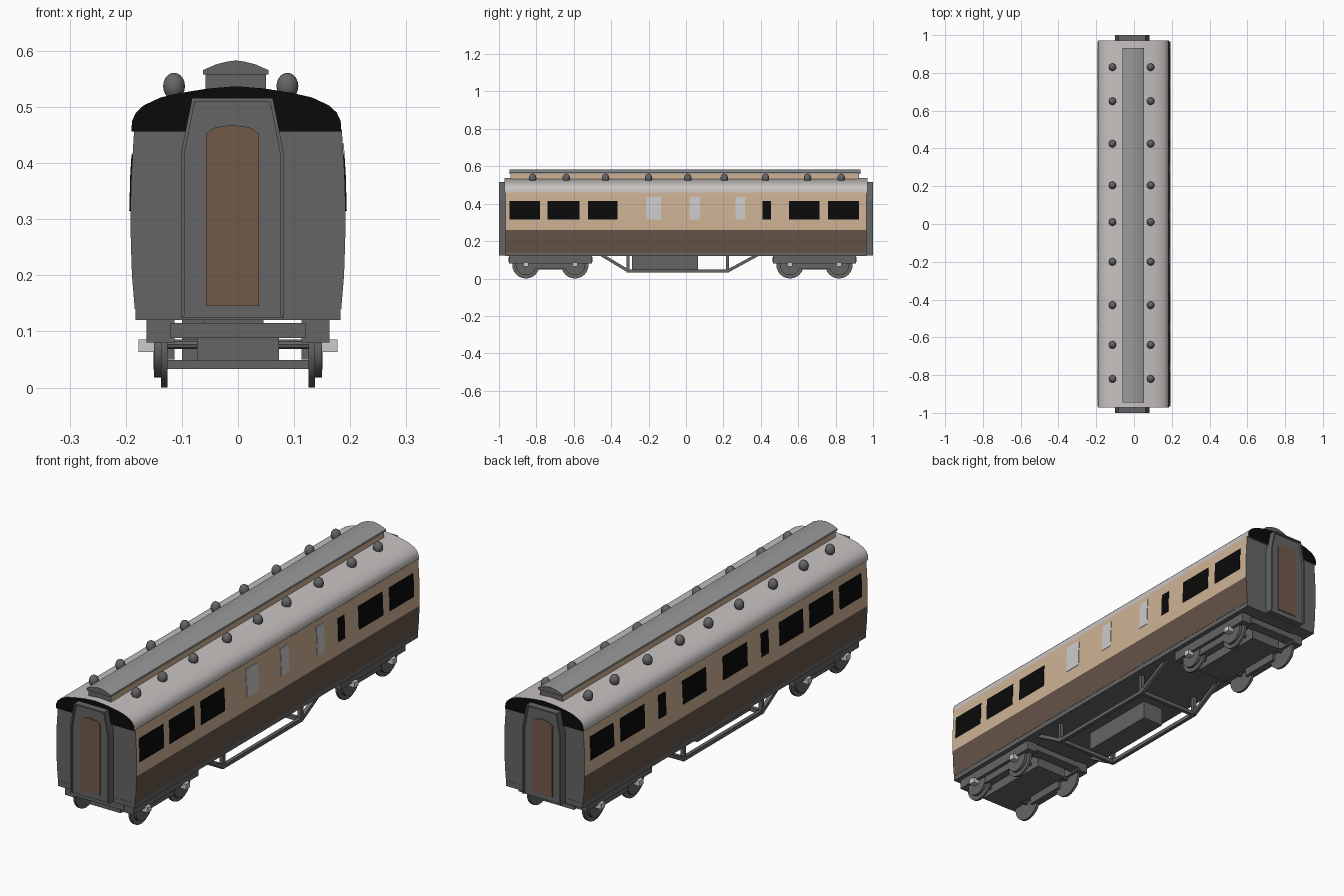
import bpy, bmesh, math
from mathutils import Vector

if "Cube" in bpy.data.objects:
    bpy.data.objects.remove(bpy.data.objects["Cube"])


def mat(name, r, g, b):
    m = bpy.data.materials.new(name)
    m.diffuse_color = (r, g, b, 1)
    m.use_nodes = True
    m.node_tree.nodes["Principled BSDF"].inputs["Base Color"].default_value = m.diffuse_color
    return m


GREY = mat("underframe grey", 0.13, 0.13, 0.13)
BLACK = mat("window black", 0.003, 0.003, 0.003)
TAN = mat("upper cream", 0.62, 0.45, 0.30)
BROWN = mat("lower brown", 0.13, 0.088, 0.064)
ROOF = mat("roof pale grey", 0.57, 0.54, 0.53)
CAP = mat("clerestory grey", 0.32, 0.32, 0.32)
DOOR = mat("door brown", 0.17, 0.10, 0.065)
PALE = mat("frosted pale", 0.60, 0.60, 0.60)


def finish(name, bm, mats, rule=None, smooth=None):
    bmesh.ops.recalc_face_normals(bm, faces=bm.faces)
    bm.normal_update()
    if rule:
        for f in bm.faces:
            f.material_index = rule(f.normal, f.calc_center_median())
    me = bpy.data.meshes.new(name)
    bm.to_mesh(me)
    bm.free()
    for m in mats:
        me.materials.append(m)
    ob = bpy.data.objects.new(name, me)
    bpy.context.collection.objects.link(ob)
    if smooth:
        bpy.ops.object.select_all(action='DESELECT')
        ob.select_set(True)
        bpy.context.view_layer.objects.active = ob
        bpy.ops.object.shade_smooth_by_angle(angle=math.radians(smooth))
    return ob


def prism(name, pts, y0, y1, mats, rule=None, smooth=None):
    """Extrude an (x, z) outline along y."""
    bm = bmesh.new()
    a = [bm.verts.new((x, y0, z)) for x, z in pts]
    b = [bm.verts.new((x, y1, z)) for x, z in pts]
    n = len(pts)
    bm.faces.new(a)
    bm.faces.new(b[::-1])
    for i in range(n):
        bm.faces.new((a[i], b[i], b[(i + 1) % n], a[(i + 1) % n]))
    return finish(name, bm, mats, rule, smooth)


def box(name, x0, x1, y0, y1, z0, z1, m):
    return prism(name, [(x0, z0), (x1, z0), (x1, z1), (x0, z1)], y0, y1, [m])


def sym(half, cx=0.0):
    """Mirror a right-hand half outline (bottom to top) about x = cx."""
    return [(cx + x, z) for x, z in half] + [(cx - x, z) for x, z in half[::-1] if x > 0]


def bar(name, p, q, t, m):
    """Square bar between two points."""
    p, q = Vector(p), Vector(q)
    bm = bmesh.new()
    bmesh.ops.create_cube(bm, size=1)
    bmesh.ops.scale(bm, vec=(t, t, (q - p).length + t * 0.5), verts=bm.verts)
    rot = (q - p).to_track_quat('Z', 'X').to_matrix()
    bmesh.ops.rotate(bm, matrix=rot, verts=bm.verts)
    bmesh.ops.translate(bm, vec=(p + q) / 2, verts=bm.verts)
    return finish(name, bm, [m])


def disc(name, x0, x1, y, z, r, n, m):
    """Cylinder along x."""
    pts = [(y + r * math.cos(2 * math.pi * i / n), z + r * math.sin(2 * math.pi * i / n)) for i in range(n)]
    bm = bmesh.new()
    a = [bm.verts.new((x0, u, v)) for u, v in pts]
    b = [bm.verts.new((x1, u, v)) for u, v in pts]
    bm.faces.new(a)
    bm.faces.new(b[::-1])
    for i in range(n):
        bm.faces.new((a[i], b[i], b[(i + 1) % n], a[(i + 1) % n]))
    return finish(name, bm, [m], smooth=30)


# Bowed body shell: brown below, cream above, grey ends
SIDE = [(0.184, 0.14), (0.189, 0.20), (0.191, 0.26), (0.192, 0.31), (0.190, 0.38), (0.185, 0.46)]
prism("body", sym(SIDE), -0.965, 0.965, [GREY, BROWN, TAN],
      lambda n, c: 0 if abs(n.y) > 0.5 or abs(n.z) > 0.7 else (1 if c.z < 0.26 else 2), 30)
box("floor", -0.183, 0.183, -0.966, 0.966, 0.12, 0.142, GREY)

# Roof with black ends
prism("roof", sym([(0.187, 0.456), (0.186, 0.475), (0.179, 0.49), (0.165, 0.503), (0.135, 0.517),
                   (0.10, 0.525), (0.05, 0.533), (0, 0.537)], -0.003),
      -0.971, 0.971, [ROOF, BLACK], lambda n, c: 1 if abs(n.y) > 0.5 else 0, 40)

# Clerestory: cream sides and a grey arched cap
prism("clerestory_sides", sym([(0.054, 0.52), (0.054, 0.565)], -0.004), -0.938, 0.925,
      [TAN, GREY], lambda n, c: 1 if abs(n.y) > 0.5 else 0)
prism("clerestory_cap", sym([(0.058, 0.558), (0.058, 0.566), (0.035, 0.576), (0.015, 0.581), (0, 0.583)], -0.004),
      -0.945, 0.932, [CAP, GREY], lambda n, c: 1 if abs(n.y) > 0.5 else 0, 30)

# Roof vents
for y in (-0.82, -0.64, -0.43, -0.2, 0.01, 0.205, 0.425, 0.65, 0.83):
    for x in (-0.114, 0.088):
        bm = bmesh.new()
        bmesh.ops.create_uvsphere(bm, u_segments=14, v_segments=10, radius=1)
        bmesh.ops.scale(bm, vec=(0.02, 0.02, 0.024), verts=bm.verts)
        bmesh.ops.translate(bm, vec=(x, y, 0.537), verts=bm.verts)
        finish("roof_vent", bm, [GREY], smooth=60)


# Windows: thin plates following the bowed sides
def side_x(z):
    for (xa, za), (xb, zb) in zip(SIDE, SIDE[1:]):
        if z <= zb:
            return xa + (xb - xa) * (z - za) / (zb - za)


def window(s, y0, y1, top, m):
    zs = (0.315, 0.38, top)
    pts = [(s * (side_x(z) + 0.002), z) for z in zs] + [(s * (side_x(z) - 0.002), z) for z in zs[::-1]]
    prism("window", pts, y0, y1, [m])


for y0, y1 in ((-0.945, -0.78), (-0.74, -0.57), (-0.525, -0.365), (0.41, 0.455), (0.55, 0.715), (0.76, 0.925)):
    window(1, y0, y1, 0.415, BLACK)
for y0, y1 in ((-0.215, -0.135), (0.02, 0.075), (0.265, 0.315)):
    window(1, y0, y1, 0.435, PALE)
for y0, y1 in ((-0.925, -0.775), (-0.73, -0.57), (-0.525, -0.365), (-0.29, -0.24), (-0.145, 0.02),
               (0.135, 0.295), (0.41, 0.46), (0.555, 0.72), (0.765, 0.925)):
    window(-1, y0, y1, 0.415, BLACK)

# Corridor connections and doors on both ends
for s in (-1, 1):
    prism("gangway", sym([(0.091, 0.124), (0.091, 0.42), (0.072, 0.516)], -0.01), s * 0.96, s * 0.99, [GREY])
    rim = [(0.091, 0.124), (0.091, 0.42), (0.072, 0.516)]
    inner = [(0.085, 0.13), (0.085, 0.418), (0.067, 0.51)]
    right = rim + [(0, 0.516), (0, 0.51)] + inner[::-1]
    for k in (-1, 1):
        prism("gangway_rim", [(k * x - 0.01, z) for x, z in right], s * 0.988, s * 1.0, [GREY])
    prism("end_door", sym([(0.047, 0.145), (0.047, 0.453), (0.03, 0.464), (0, 0.468)], -0.01),
          s * 0.985, s * 0.994, [DOOR])

# Bogies
for cy in (-0.725, 0.687):
    box("bogie_centre", -0.073, 0.073, cy - 0.18, cy + 0.18, 0.047, 0.105, GREY)
    box("bogie_pivot", -0.06, 0.045, cy - 0.06, cy + 0.06, 0.10, 0.125, GREY)
    for e in (-0.2, 0.0, 0.2):
        box("bogie_crossbeam", -0.12, 0.12, cy + e - 0.025, cy + e + 0.025, 0.088, 0.115, GREY)
    for s in (-1, 1):
        box("bogie_side_frame", s * 0.113, s * 0.163, cy - 0.222, cy + 0.222, 0.08, 0.122, GREY)
        box("bogie_lower_frame", s * 0.113, s * 0.148, cy - 0.09, cy + 0.09, 0.05, 0.082, GREY)
        for d in (-0.131, 0.131):
            disc("wheel_flange", s * 0.126, s * 0.137, cy + d, 0.073, 0.073, 24, GREY)
            disc("wheel_tread", s * 0.136, s * 0.150, cy + d, 0.073, 0.055, 24, GREY)
            box("axle_box", s * 0.145, s * 0.177, cy + d - 0.014, cy + d + 0.014, 0.063, 0.086, PALE)
    for d in (-0.131, 0.131):
        disc("axle", -0.13, 0.13, cy + d, 0.077, 0.009, 10, GREY)

# Battery box and truss rods beneath the floor
box("battery_box", -0.1, 0.0, -0.29, 0.065, 0.04, 0.125, GREY)
T = 0.016
for x in (-0.143, 0.143):
    bar("truss_lower_rod", (x, -0.31, 0.041), (x, 0.225, 0.041), T, GREY)
    bar("truss_diagonal", (x, -0.31, 0.041), (x, -0.455, 0.128), T, GREY)
    bar("truss_diagonal", (x, 0.225, 0.041), (x, 0.385, 0.128), T, GREY)
    for y in (-0.31, 0.222):
        bar("truss_post", (x, y, 0.041), (x, y, 0.125), T, GREY)
for y in (-0.31, 0.222):
    bar("truss_cross_bar", (-0.143, y, 0.041), (0.143, y, 0.041), T, GREY)
